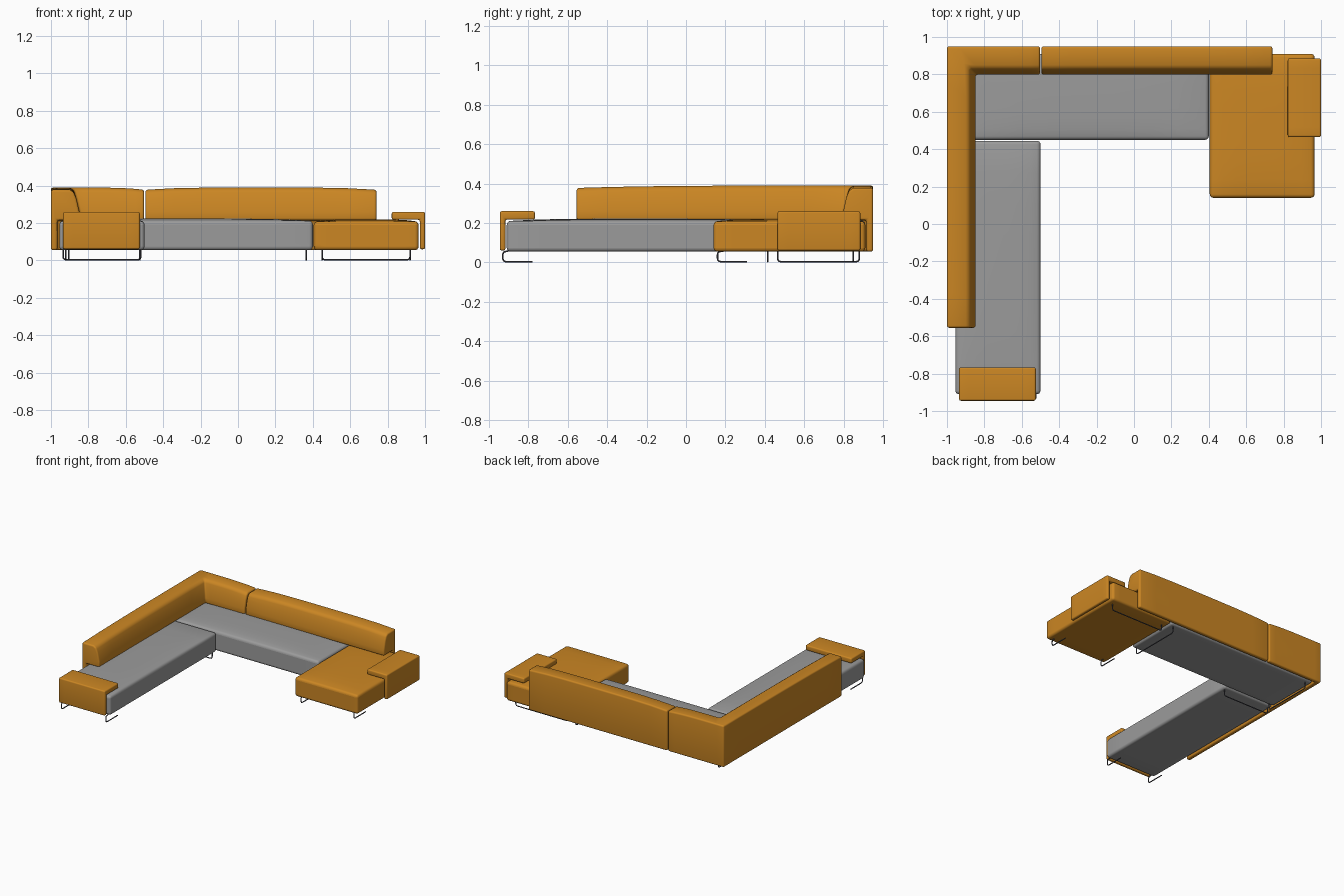
import bpy, bmesh
from mathutils import Vector

cube = bpy.data.objects.get("Cube")
if cube:
    bpy.data.objects.remove(cube, do_unlink=True)


def material(name, rgb):
    m = bpy.data.materials.new(name)
    m.use_nodes = True
    m.diffuse_color = (*rgb, 1)
    m.node_tree.nodes["Principled BSDF"].inputs["Base Color"].default_value = (*rgb, 1)
    return m


ORANGE = material("orange fabric", (0.60, 0.24, 0.017))
GREY = material("grey fabric", (0.33, 0.33, 0.33))
METAL = material("dark metal", (0.08, 0.08, 0.1))


def finish(name, bm, mat, radius):
    """Turn a bmesh into a soft upholstered object."""
    bmesh.ops.recalc_face_normals(bm, faces=bm.faces)
    mesh = bpy.data.meshes.new(name)
    bm.to_mesh(mesh)
    bm.free()
    obj = bpy.data.objects.new(name, mesh)
    bpy.context.collection.objects.link(obj)
    mesh.materials.append(mat)
    bevel = obj.modifiers.new("soft edges", "BEVEL")
    bevel.width, bevel.segments = radius, 4
    bevel.limit_method, bevel.angle_limit = "ANGLE", 0.6
    bpy.ops.object.select_all(action="DESELECT")
    bpy.context.view_layer.objects.active = obj
    obj.select_set(True)
    bpy.ops.object.modifier_apply(modifier=bevel.name)
    bpy.ops.object.shade_smooth_by_angle(angle=0.7)
    return obj


def seat(name, x0, x1, y0, y1, top, mat):
    """Padded block with a gently crowned top."""
    bm = bmesh.new()
    bmesh.ops.create_cube(bm, size=2)
    bmesh.ops.subdivide_edges(bm, edges=bm.edges, cuts=7, use_grid_fill=True)
    for v in bm.verts:
        u, w, h = v.co
        crown = 0.012 * (1 - u ** 4) * (1 - w ** 4) if h > 0.99 else 0
        v.co = ((x0 + x1) / 2 + u * (x1 - x0) / 2,
                (y0 + y1) / 2 + w * (y1 - y0) / 2,
                0.055 + (h + 1) / 2 * (top - 0.055) + crown)
    return finish(name, bm, mat, 0.022)


def sweep(name, profile, stations, radius, crown=0.0):
    """Carry an (inward, height) profile through (origin, inward direction) stations."""
    bm = bmesh.new()
    steps, rings = 8, []
    legs = list(zip(stations, stations[1:]))
    for i, (a, b) in enumerate(legs):
        for k in range(steps + (i == len(legs) - 1)):
            t = k / steps
            origin = Vector(a[0]).lerp(Vector(b[0]), t)
            inward = Vector(a[1]).lerp(Vector(b[1]), t)
            along = (i + t) / len(legs)
            rise = crown * (1 - (2 * along - 1) ** 4)
            ring = []
            for d, z in profile:
                p = origin + inward * d
                ring.append(bm.verts.new((p.x, p.y, z + (rise if z > 0.36 else 0))))
            rings.append(ring)
    n = len(profile)
    for r, s in zip(rings, rings[1:]):
        for j in range(n):
            bm.faces.new((r[j], r[(j + 1) % n], s[(j + 1) % n], s[j]))
    bm.faces.new(rings[0])
    bm.faces.new(rings[-1])
    return finish(name, bm, ORANGE, radius)


def rod(name, points, closed=False):
    """Bent metal wire."""
    curve = bpy.data.curves.new(name, "CURVE")
    curve.dimensions = "3D"
    curve.bevel_depth, curve.bevel_resolution = 0.004, 2
    spline = curve.splines.new("POLY")
    # Round every inner bend
    path, bend = [], 0.018
    pts = [Vector(p) for p in points]
    for i, p in enumerate(pts):
        if not closed and i in (0, len(pts) - 1):
            path.append(p)
            continue
        a = p + (pts[i - 1] - p).normalized() * bend
        b = p + (pts[(i + 1) % len(pts)] - p).normalized() * bend
        for k in range(5):
            t = k / 4
            path.append(a.lerp(p, t).lerp(p.lerp(b, t), t))
    spline.points.add(len(path) - 1)
    for sp, p in zip(spline.points, path):
        sp.co = (*p, 1)
    spline.use_cyclic_u = closed
    curve.materials.append(METAL)
    obj = bpy.data.objects.new(name, curve)
    bpy.context.collection.objects.link(obj)
    bpy.ops.object.select_all(action="DESELECT")
    bpy.context.view_layer.objects.active = obj
    obj.select_set(True)
    bpy.ops.object.convert(target="MESH")
    bpy.ops.object.shade_smooth_by_angle(angle=0.8)


# Seats
seat("back_seat", -0.955, 0.40, 0.45, 0.91, 0.212, GREY)
seat("side_seat", -0.955, -0.50, -0.91, 0.445, 0.21, GREY)
seat("chaise_seat", 0.405, 0.965, 0.14, 0.91, 0.208, ORANGE)

# Backrests: a cushion over the seat with a panel hanging down behind
back_profile = [(0, 0.055), (0, 0.378), (0.10, 0.378), (0.122, 0.365), (0.136, 0.33),
                (0.152, 0.26), (0.152, 0.215), (0.034, 0.215), (0.034, 0.055)]
sweep("long_backrest", back_profile,
      [((-0.495, 0.95), (0, -1)), ((0.74, 0.95), (0, -1))], 0.012, 0.012)
sweep("corner_backrest", back_profile,
      [((-1, -0.555), (1, 0)), ((-1, 0.95), (1, -1)), ((-0.502, 0.95), (0, -1))], 0.012, 0.012)

# Armrests: a flat slab with a panel hanging down outside
arm_profile = [(0, 0.06), (0, 0.26), (0.178, 0.26), (0.178, 0.218), (0.028, 0.218), (0.028, 0.06)]
sweep("side_armrest", arm_profile,
      [((-0.935, -0.945), (0, 1)), ((-0.525, -0.945), (0, 1))], 0.01)
sweep("chaise_armrest", arm_profile,
      [((1, 0.465), (-1, 0)), ((1, 0.885), (-1, 0))], 0.01)

# Wire sled legs
LOW, HIGH = 0.004, 0.056


def sled(name, a, b):
    rod(name, [(*a, HIGH), (*a, LOW), (*b, LOW), (*b, HIGH)], closed=False)


sled("back_seat_right_sled", (0.365, 0.465), (0.365, 0.88))
sled("back_seat_left_sled", (-0.905, 0.465), (-0.905, 0.88))
sled("side_seat_rear_sled", (-0.935, 0.415), (-0.52, 0.415))
sled("chaise_rear_sled", (0.45, 0.85), (0.92, 0.85))

# Open hook legs at the front ends
for label, y, xs in (("side_seat", -0.93, (-0.92, -0.525)), ("chaise", 0.16, (0.45, 0.92))):
    for side, x in zip(("right", "left"), xs):
        rod(f"{label}_{side}_front_leg",
            [(x, y + 0.03, HIGH), (x, y, HIGH), (x, y, LOW), (x, y + 0.15, LOW)])
